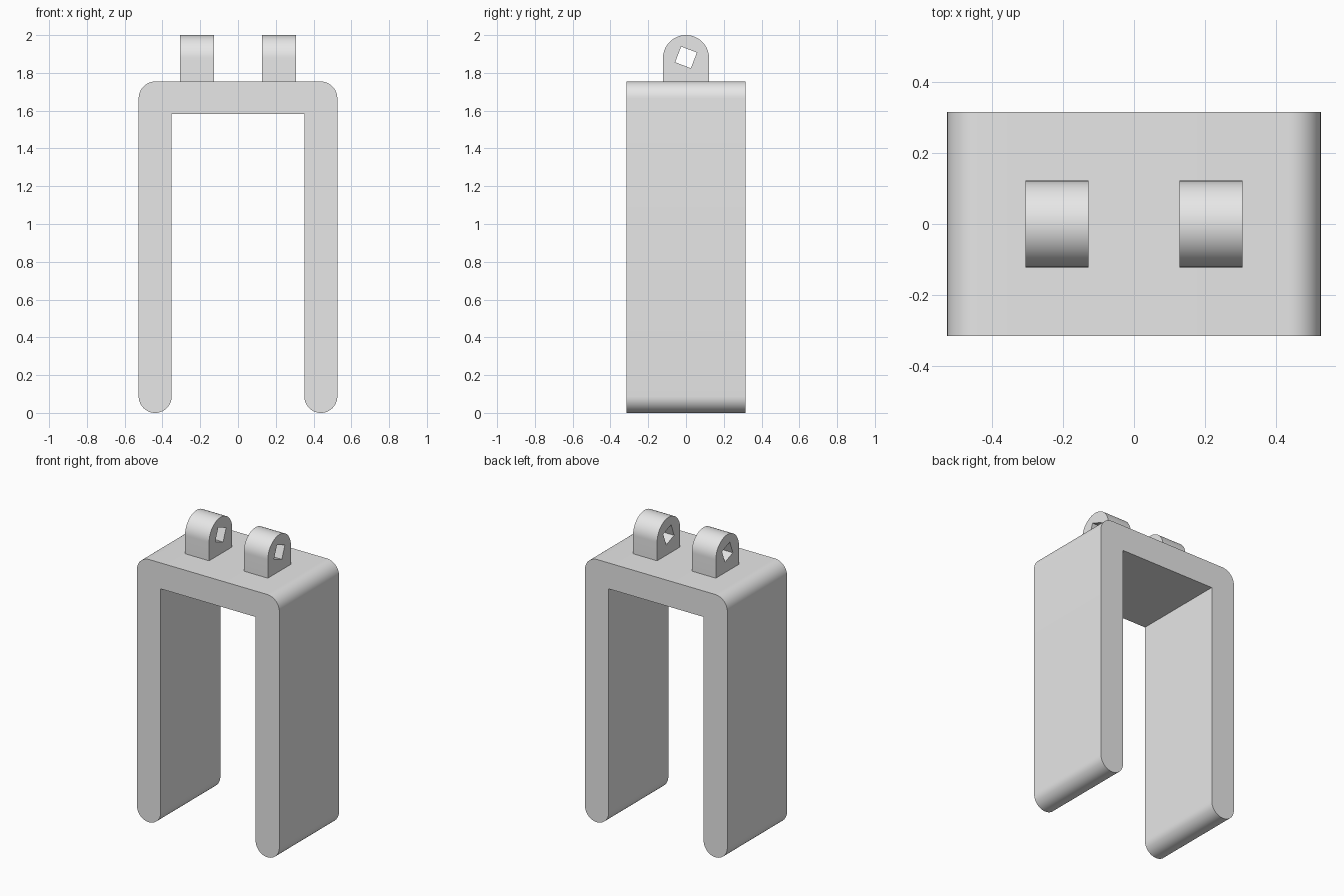
import bpy
import bmesh
from math import cos, sin, pi, radians

cube = bpy.data.objects.get("Cube")
if cube:
    bpy.data.objects.remove(cube, do_unlink=True)

# Single grey material
GREY = (0.8, 0.8, 0.8, 1.0)
grey = bpy.data.materials.new("plain grey")
grey.use_nodes = True
grey.diffuse_color = GREY
grey.node_tree.nodes["Principled BSDF"].inputs["Base Color"].default_value = GREY


def arc(cx, cz, r, start, end, steps):
    """Points along an arc, angles in degrees."""
    angles = [radians(start + (end - start) * i / steps) for i in range(steps + 1)]
    return [(cx + r * cos(a), cz + r * sin(a)) for a in angles]


def extrude(name, points, axis, low, high):
    """Extrude a closed 2D profile along x or y between low and high."""
    def place(u, v, depth):
        return (depth, u, v) if axis == "x" else (u, depth, v)

    bm = bmesh.new()
    face = bm.faces.new([bm.verts.new(place(u, v, low)) for u, v in points])
    moved = bmesh.ops.extrude_face_region(bm, geom=[face])["geom"]
    verts = [g for g in moved if isinstance(g, bmesh.types.BMVert)]
    bmesh.ops.translate(bm, verts=verts, vec=place(0, 0, high - low))
    # The starting face is left in place by the extrusion and closes the solid
    bmesh.ops.recalc_face_normals(bm, faces=bm.faces)
    mesh = bpy.data.meshes.new(name)
    bm.to_mesh(mesh)
    bm.free()
    mesh.materials.append(grey)
    obj = bpy.data.objects.new(name, mesh)
    bpy.context.collection.objects.link(obj)
    return obj


def activate(obj):
    bpy.ops.object.select_all(action="DESELECT")
    obj.select_set(True)
    bpy.context.view_layer.objects.active = obj


def smooth(obj):
    activate(obj)
    bpy.ops.object.shade_smooth_by_angle(angle=radians(30))


# U-shaped bracket: half profile from inner corner round the foot to the top
OUTER, INNER, TOP, CEILING, DEPTH = 0.526, 0.351, 1.755, 1.582, 0.315
foot = (OUTER - INNER) / 2
corner = 0.09
half = [(INNER, CEILING)]
half += arc(INNER + foot, foot, foot, 180, 360, 24)
half += arc(OUTER - corner, TOP - corner, corner, 0, 90, 12)
profile = half + [(-x, z) for x, z in reversed(half)]
smooth(extrude("bracket", profile, "y", -DEPTH, DEPTH))

# Two rounded lugs, each with a tilted square hole
RADIUS = 0.122
lug_profile = [(-RADIUS, TOP), (RADIUS, TOP)] + arc(0, 2 - RADIUS, RADIUS, 0, 180, 32)
hole_profile = arc(0, 1.882, 0.063, 24, 294, 3)
for name, near, far in (("left_lug", 0.128, 0.306), ("right_lug", -0.306, -0.128)):
    lug = extrude(name, lug_profile, "x", near, far)
    cutter = extrude("hole_cutter", hole_profile, "x", near - 0.05, far + 0.05)
    cutter.hide_render = True
    cut = lug.modifiers.new("square hole", "BOOLEAN")
    cut.operation = "DIFFERENCE"
    cut.solver = "EXACT"
    cut.object = cutter
    activate(lug)
    bpy.ops.object.modifier_apply(modifier=cut.name)
    bpy.data.objects.remove(cutter, do_unlink=True)
    smooth(lug)
